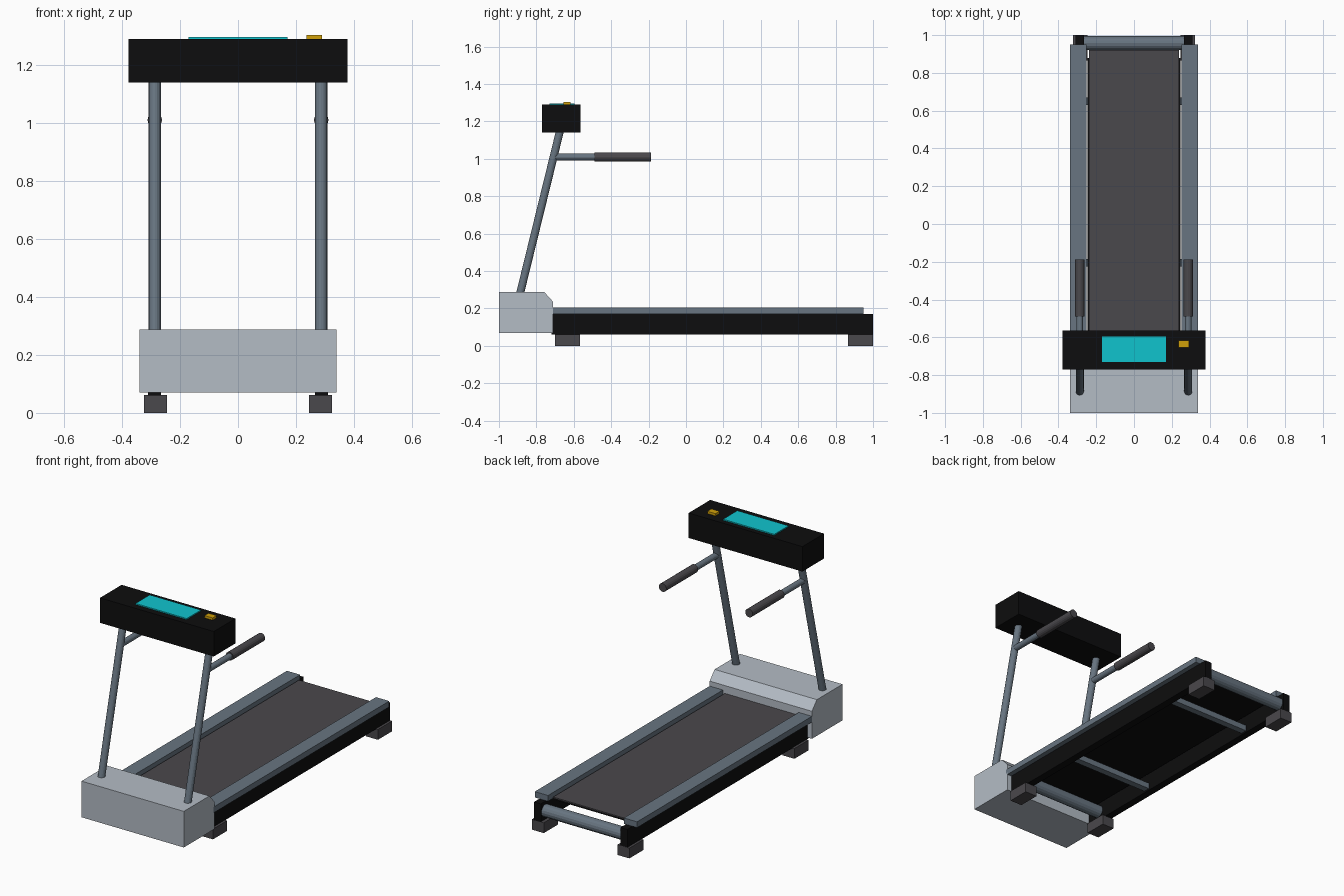
import bpy, bmesh
from mathutils import Vector

if "Cube" in bpy.data.objects:
    bpy.data.objects.remove(bpy.data.objects["Cube"])


def srgb(r, g, b):
    def lin(c):
        c /= 255
        return c / 12.92 if c <= 0.04045 else ((c + 0.055) / 1.055) ** 2.4
    return (lin(r), lin(g), lin(b), 1)


def mat(name, *rgb):
    m = bpy.data.materials.new(name)
    m.diffuse_color = srgb(*rgb)
    m.use_nodes = True
    m.node_tree.nodes["Principled BSDF"].inputs["Base Color"].default_value = m.diffuse_color
    return m


BLACK = mat("black", 13, 13, 14)
SLATE = mat("slate metal", 104, 117, 129)
SILVER = mat("silver plastic", 180, 188, 197)
RUBBER = mat("dark rubber", 74, 72, 76)
CYAN = mat("cyan screen", 16, 196, 206)
YELLOW = mat("yellow key", 208, 160, 10)


def finish(name, bm, m):
    bmesh.ops.recalc_face_normals(bm, faces=bm.faces)
    me = bpy.data.meshes.new(name)
    bm.to_mesh(me)
    bm.free()
    me.materials.append(m)
    ob = bpy.data.objects.new(name, me)
    bpy.context.collection.objects.link(ob)
    return ob


def box(name, x, y, z, m):
    """Box from (min, max) ranges."""
    bm = bmesh.new()
    bmesh.ops.create_cube(bm, size=1)
    for v in bm.verts:
        v.co = [r[0] + (c + 0.5) * (r[1] - r[0]) for r, c in zip((x, y, z), v.co)]
    return finish(name, bm, m)


def tube(name, a, b, radius, m, sides=16):
    """Cylinder from point a to point b."""
    a, b = Vector(a), Vector(b)
    bm = bmesh.new()
    bmesh.ops.create_cone(bm, cap_ends=True, segments=sides, radius1=radius,
                          radius2=radius, depth=(b - a).length)
    ob = finish(name, bm, m)
    ob.rotation_mode = 'QUATERNION'
    ob.rotation_quaternion = (b - a).to_track_quat('Z', 'Y')
    ob.location = (a + b) / 2
    return ob


# Motor hood: side profile extruded across x
profile = [(-1, 0.07), (-1, 0.287), (-0.757, 0.287), (-0.71, 0.235), (-0.71, 0.07)]
bm = bmesh.new()
face = bm.faces.new([bm.verts.new((-0.34, y, z)) for y, z in profile])
ext = bmesh.ops.extrude_face_region(bm, geom=[face])
bmesh.ops.translate(bm, vec=(0.68, 0, 0),
                    verts=[v for v in ext["geom"] if isinstance(v, bmesh.types.BMVert)])
finish("motor_hood", bm, SILVER)

# Running deck and belt
box("deck", (-0.246, 0.246), (-0.72, 0.88), (0.15, 0.18), BLACK)
box("belt", (-0.239, 0.239), (-0.72, 0.92), (0.18, 0.188), RUBBER)

# Rollers and cross bars
for label, y in (("front", -0.63), ("rear", 0.957)):
    tube(label + "_roller", (-0.27, y, 0.115), (0.27, y, 0.115), 0.037, SLATE)
for label, y in (("front", -0.205), ("rear", 0.65)):
    box(label + "_cross_bar", (-0.27, 0.27), (y - 0.02, y + 0.02), (0.07, 0.105), SLATE)

# Mirrored side parts
for side, s in (("left", -1), ("right", 1)):
    def xr(a, b):
        return tuple(sorted((s * a, s * b)))
    box(side + "_frame_beam", xr(0.265, 0.31), (-0.72, 1.0), (0.06, 0.17), BLACK)
    box(side + "_foot_rail", xr(0.252, 0.34), (-0.72, 0.95), (0.17, 0.205), SLATE)
    box(side + "_front_foot", xr(0.245, 0.324), (-0.70, -0.567), (0, 0.062), RUBBER)
    box(side + "_rear_foot", xr(0.245, 0.324), (0.866, 1.0), (0, 0.062), RUBBER)
    x = s * 0.287
    tube(side + "_upright", (x, -0.892, 0.26), (x, -0.67, 1.165), 0.021, SLATE)
    tube(side + "_handle_bar", (x, -0.705, 1.01), (x, -0.48, 1.01), 0.018, SLATE)
    tube(side + "_handle_grip", (x, -0.49, 1.01), (x, -0.188, 1.01), 0.025, RUBBER)

# Console with screen and safety key
box("console", (-0.378, 0.378), (-0.77, -0.565), (1.14, 1.29), BLACK)
box("screen", (-0.17, 0.17), (-0.73, -0.595), (1.288, 1.297), CYAN)
box("safety_key", (0.236, 0.29), (-0.655, -0.617), (1.285, 1.304), YELLOW)
